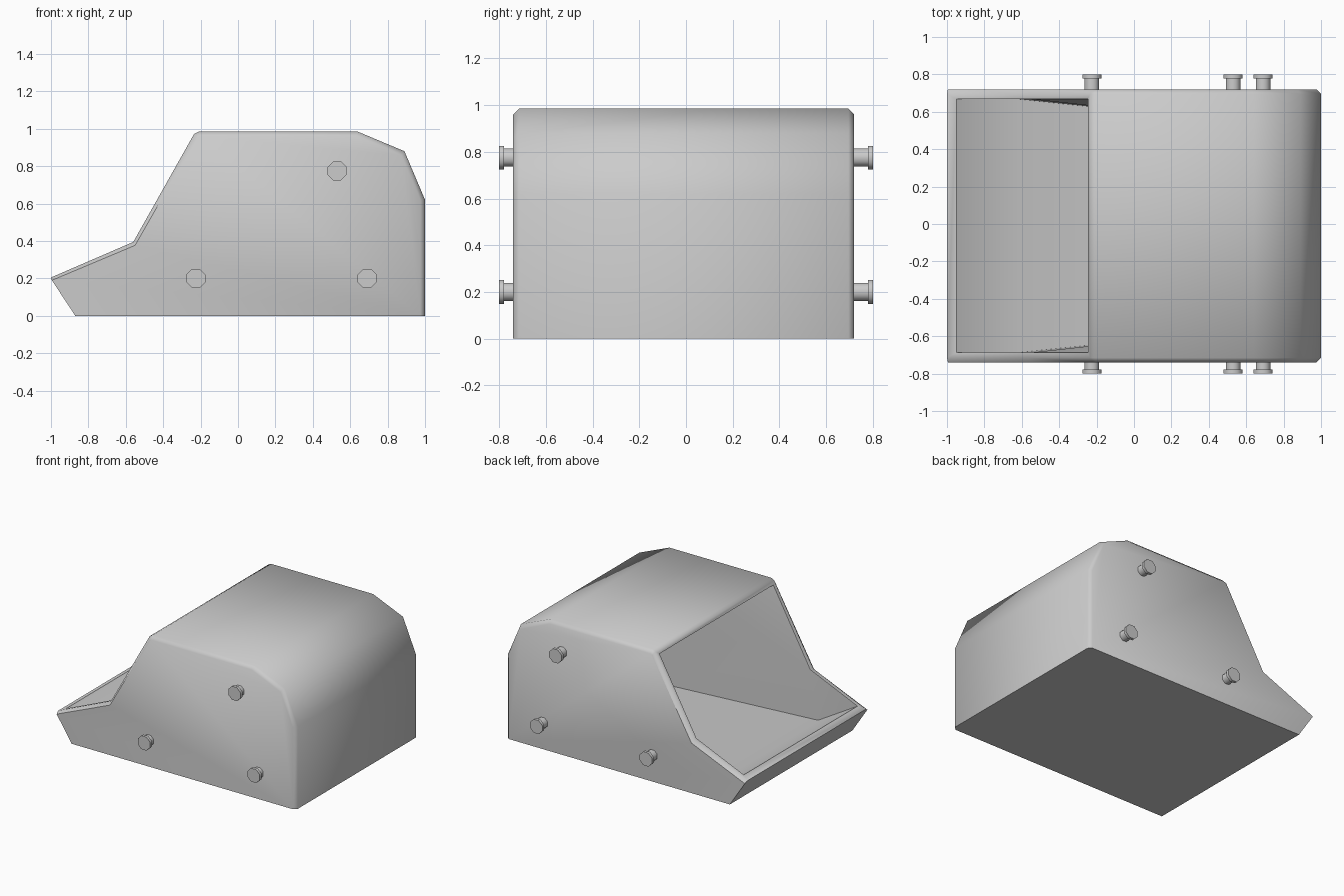
import bpy, bmesh, math

if "Cube" in bpy.data.objects:
    bpy.data.objects.remove(bpy.data.objects["Cube"])

# Outer profile (x, z), and the slightly inset one used for the chamfered side faces
OUTER = [(-0.87, 0), (1, 0), (1, 0.62), (0.89, 0.88), (0.64, 0.985),
         (-0.21, 0.985), (-0.235, 0.972), (-0.56, 0.395), (-1, 0.205)]
INSET = [(-0.87, 0), (0.975, 0), (0.975, 0.615), (0.873, 0.857), (0.63, 0.96),
         (-0.205, 0.96), (-0.222, 0.952), (-0.55, 0.377), (-0.995, 0.19)]
MID_Y = -0.01
HALF = 0.73


def finish(bm, name, angle):
    bmesh.ops.recalc_face_normals(bm, faces=bm.faces)
    mesh = bpy.data.meshes.new(name)
    bm.to_mesh(mesh)
    bm.free()
    obj = bpy.data.objects.new(name, mesh)
    bpy.context.collection.objects.link(obj)
    bpy.ops.object.select_all(action='DESELECT')
    obj.select_set(True)
    bpy.context.view_layer.objects.active = obj
    bpy.ops.object.shade_smooth_by_angle(angle=math.radians(angle))
    return obj


def scoop_body():
    bm = bmesh.new()

    def ring(points, y):
        return [bm.verts.new((x, y, z)) for x, z in points]

    # Outer shell: side faces, chamfers and the long middle skin
    rings = [ring(INSET, MID_Y - HALF), ring(OUTER, MID_Y - HALF + 0.025),
             ring(OUTER, MID_Y + HALF - 0.025), ring(INSET, MID_Y + HALF)]
    bm.faces.new(rings[0])
    bm.faces.new(rings[3])
    n = len(OUTER)
    for k in range(3):
        a, b = rings[k], rings[k + 1]
        for i in range(n):
            if k == 1 and i in (6, 7):
                continue  # mouth of the scoop
            j = (i + 1) % n
            bm.faces.new((a[i], a[j], b[j], b[i]))

    # Mouth rim and hollow interior with walls that draw in with depth
    def wall(x):
        return 0.678 - 0.105 * max(0, x + 0.62)

    pts = {'top': (-0.247, 0.95), 'knee': (-0.555, 0.395), 'lip': (-0.95, 0.225),
           'floor': (-0.62, 0.03), 'back': (0.93, 0.03),
           'back_up': (0.93, 0.6), 'roof': (0.6, 0.93)}
    sides = []
    for s, outer in ((-1, rings[1]), (1, rings[2])):
        v = {}
        for key, (x, z) in pts.items():
            half = 0.678 if key in ('top', 'knee', 'lip') else wall(x)
            v[key] = bm.verts.new((x, MID_Y + s * half, z))
        bm.faces.new((outer[6], outer[7], v['knee'], v['top']))
        bm.faces.new((outer[7], outer[8], v['lip'], v['knee']))
        for tri in (('lip', 'floor', 'knee'), ('knee', 'floor', 'back'),
                    ('knee', 'back', 'back_up'), ('knee', 'back_up', 'roof'),
                    ('knee', 'roof', 'top')):
            bm.faces.new([v[t] for t in tri])
        sides.append(v)
    a, b = sides
    bm.faces.new((rings[1][6], rings[2][6], b['top'], a['top']))
    bm.faces.new((rings[1][8], rings[2][8], b['lip'], a['lip']))
    path = ['lip', 'floor', 'back', 'back_up', 'roof', 'top']
    for p, q in zip(path, path[1:]):
        bm.faces.new((a[p], a[q], b[q], b[p]))
    return finish(bm, "scoop_body", 50)


def peg(name, x, z, side):
    # Eight-sided stem with a wider flat head
    bm = bmesh.new()
    loops = []
    for y, r in ((0.70, 0.042), (0.778, 0.042), (0.778, 0.055), (0.80, 0.055)):
        loops.append([bm.verts.new((x + r * math.cos(math.radians(22.5 + 45 * i)), side * y,
                                    z + r * math.sin(math.radians(22.5 + 45 * i))))
                      for i in range(8)])
    for a, b in zip(loops, loops[1:]):
        for i in range(8):
            j = (i + 1) % 8
            bm.faces.new((a[i], a[j], b[j], b[i]))
    bm.faces.new(loops[0])
    bm.faces.new(loops[-1])
    return finish(bm, name, 50)


scoop_body()
# Three pegs on each side
for side, label in ((-1, "front"), (1, "back")):
    for pos, x, z in (("lower_left", -0.225, 0.2), ("lower_right", 0.69, 0.2),
                      ("upper", 0.53, 0.775)):
        peg(f"{label}_peg_{pos}", x, z, side)
